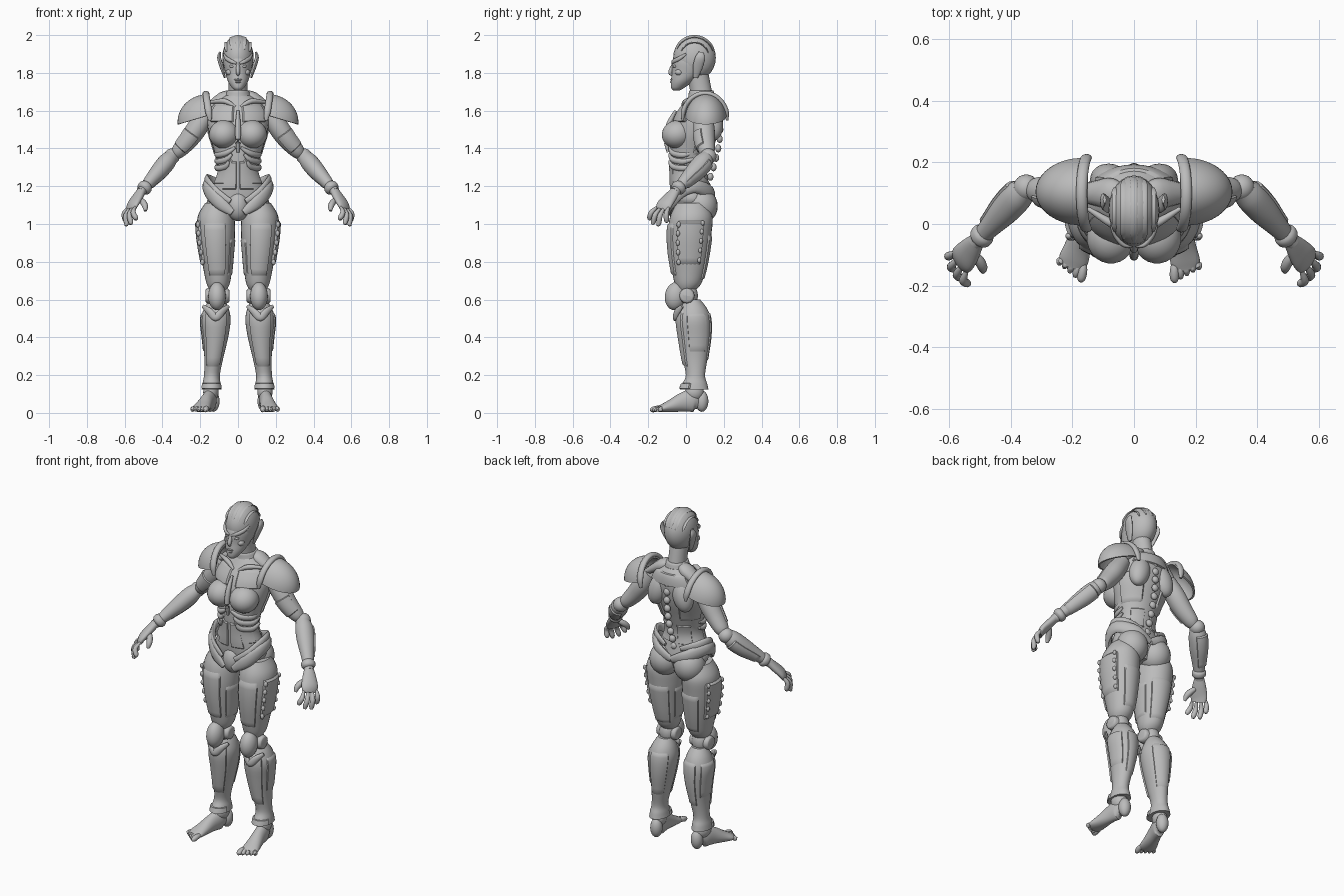
import bpy, bmesh, math
from math import sin, cos, radians, pi
from mathutils import Vector, Matrix, Euler

cube = bpy.data.objects.get("Cube")
if cube:
    bpy.data.objects.remove(cube)

grey = bpy.data.materials.new("warm_grey_armour")
grey.use_nodes = True
grey.diffuse_color = (.5, .5, .5, 1)
grey.node_tree.nodes["Principled BSDF"].inputs["Base Color"].default_value = grey.diffuse_color

X, Y, Z = Vector((1, 0, 0)), Vector((0, 1, 0)), Vector((0, 0, 1))


def link(name, bm):
    bmesh.ops.recalc_face_normals(bm, faces=bm.faces[:])
    mesh = bpy.data.meshes.new(name)
    bm.to_mesh(mesh)
    mesh.materials.append(grey)
    mesh.shade_smooth()
    mesh.set_sharp_from_angle(angle=radians(42))
    bpy.context.collection.objects.link(bpy.data.objects.new(name, mesh))


def finish(name, bm, pair):
    """Link one object, or a left and right pair mirrored in x."""
    if not pair:
        link(name, bm)
    else:
        link("left_" + name, bm)
        bm.transform(Matrix.Diagonal((-1, 1, 1, 1)))
        link("right_" + name, bm)
    bm.free()


def sample(stations, t):
    """Smooth interpolation through stations of (x, y, z, width, depth)."""
    last = len(stations) - 1
    t = max(0, min(last, t))
    i = min(int(t), last - 1)
    f = t - i
    near = [stations[max(0, min(last, k))] for k in range(i - 1, i + 3)]
    return [.5 * (2*b + (c - a)*f + (2*a - 5*b + 4*c - d)*f*f + (3*b - a - 3*c + d)*f*f*f)
            for a, b, c, d in zip(*near)]


def point(stations, t, angle, ref=None, grow=0):
    """Point on a lofted surface; rings lie flat unless ref gives their width axis."""
    s = sample(stations, t)
    u, v = X, Y
    if ref:
        d = Vector(sample(stations, t + .02)[:3]) - Vector(sample(stations, t - .02)[:3])
        d.normalize()
        u = (ref - d * ref.dot(d)).normalized()
        v = d.cross(u)
    return Vector(s[:3]) + u * (s[3] + grow) * cos(angle) + v * (s[4] + grow) * sin(angle)


def loft(name, stations, ref=None, pair=False, sides=28, steps=5, matrix=None):
    bm = bmesh.new()
    count = (len(stations) - 1) * steps + 1
    rings = [[bm.verts.new(point(stations, i / steps, 2 * pi * k / sides, ref))
              for k in range(sides)] for i in range(count)]
    for low, high in zip(rings, rings[1:]):
        for k in range(sides):
            n = (k + 1) % sides
            bm.faces.new((low[k], low[n], high[n], high[k]))
    bm.faces.new(rings[0])
    bm.faces.new(rings[-1])
    if matrix:
        bm.transform(matrix)
    finish(name, bm, pair)


def rod(name, path, radius, ref=Z, flat=1, pair=False, matrix=None):
    """Rounded bar along a path, tapered at both ends."""
    ends = (0, len(path) - 1)
    stations = [(*p, *(r * (.5 if i in ends else 1) for r in (radius, radius * flat)))
                for i, p in enumerate(path)]
    loft(name, stations, ref, pair, 12, 4, matrix)


def ball(name, loc, radii, rot=(0, 0, 0), pair=False, matrix=None):
    bm = bmesh.new()
    bmesh.ops.create_uvsphere(bm, u_segments=24, v_segments=14, radius=1)
    turn = Euler([radians(a) for a in rot]).to_matrix().to_4x4()
    bm.transform(Matrix.Translation(loc) @ turn @ Matrix.Diagonal((*radii, 1)))
    if matrix:
        bm.transform(matrix)
    finish(name, bm, pair)


def panel(name, stations, span, arc, height=.008, ref=None, pair=False):
    """Raised armour plate that follows part of a loft."""
    bm, n = bmesh.new(), 12
    grid = []
    for i in range(n + 1):
        row = []
        for j in range(n + 1):
            edge = i in (0, n) or j in (0, n)
            t = span[0] + (span[1] - span[0]) * i / n
            a = radians(arc[0] + (arc[1] - arc[0]) * j / n)
            row.append(bm.verts.new(point(stations, t, a, ref, -.008 if edge else height)))
        grid.append(row)
    for i in range(n):
        for j in range(n):
            bm.faces.new((grid[i][j], grid[i][j+1], grid[i+1][j+1], grid[i+1][j]))
    bmesh.ops.holes_fill(bm, edges=[e for e in bm.edges if e.is_boundary], sides=0)
    finish(name, bm, pair)


# Torso, from pelvis to collar
torso = [(0, .03, 1.04, .06, .07), (0, .03, 1.12, .155, .1), (0, .02, 1.2, .135, .1),
         (0, .013, 1.28, .108, .096), (0, .025, 1.38, .125, .112), (0, .045, 1.48, .155, .125),
         (0, .065, 1.57, .162, .12), (0, .085, 1.64, .125, .095), (0, .085, 1.68, .07, .07)]
loft("torso", torso)
panel("abdomen_plate", torso, (1.7, 3.6), (-128, -92), .006, pair=True)
panel("waist_plate", torso, (2.1, 3.7), (-78, -10), .005, pair=True)
panel("upper_chest_plate", torso, (5.6, 6.9), (-84, -25), .008, pair=True)
panel("side_back_plate", torso, (3.8, 5.6), (5, 70), .008, pair=True)
panel("lower_back_plate", torso, (2.2, 3.6), (35, 82), .006, pair=True)
panel("upper_back_plate", torso, (6.2, 7.4), (30, 150), .008)
ball("bust_plate", (.074, -.045, 1.475), (.08, .084, .075), (12, 0, 8), pair=True)
ball("shoulder_blade", (.078, .14, 1.54), (.06, .055, .1), (8, -18, 0), pair=True)
rod("sternum_ridge", [(0, -.055, 1.6), (0, -.09, 1.53), (0, -.105, 1.45), (0, -.095, 1.38)], .014)
rod("collar_bone", [(.015, -.02, 1.62), (.07, .0, 1.65), (.15, .05, 1.645)], .014, pair=True)
rod("trapezius", [(.03, .1, 1.69), (.08, .1, 1.665), (.18, .1, 1.6)], .05, Y, .7, pair=True)
for k in range(3):
    drop = .035 * k
    rod(f"rib_{k + 1}", [(.015 + drop / 2, -.088, 1.405 - drop), (.065, -.07, 1.375 - drop),
                         (.11, -.015, 1.365 - drop), (.115, .04, 1.38 - drop)], .015, Z, .8, True)
for k in range(9):
    z = 1.2 + .05 * k
    ball(f"vertebra_{k + 1}", (0, .112 + .07 * sin(k / 8 * 2), z), (.02, .016, .021))

# Pelvis and hip guards
ball("buttock", (.08, .08, 1.095), (.088, .088, .095), pair=True)
ball("groin_plate", (0, -.04, 1.095), (.06, .06, .08))
rod("hip_belt", [(.0, .14, 1.13), (.09, .13, 1.165), (.165, .05, 1.2), (.158, -.025, 1.175),
                 (.1, -.075, 1.115), (.03, -.09, 1.06)], .036, Z, .5, True)
rod("hip_crest", [(.05, .125, 1.2), (.13, .09, 1.225), (.165, .02, 1.235), (.12, -.06, 1.17),
                  (.04, -.09, 1.12)], .026, Z, .5, True)

# Neck and head
loft("neck", [(0, .09, 1.62, .06, .065), (0, .08, 1.7, .05, .058), (0, .06, 1.8, .05, .058)])
loft("neck_collar", [(0, .085, 1.65, .085, .078), (0, .083, 1.68, .068, .07),
                     (0, .081, 1.705, .057, .064), (0, .081, 1.708, .045, .05)])
loft("face", [(0, -.05, 1.708, .016, .018), (0, -.043, 1.722, .032, .036),
              (0, -.02, 1.755, .053, .06), (0, .012, 1.8, .067, .087),
              (0, .035, 1.86, .078, .108), (0, .045, 1.91, .07, .095)])
ball("skull", (0, .045, 1.88), (.083, .113, .12))
for k, x in enumerate((-.06, -.032, 0, .032, .06)):
    c = math.sqrt(1 - (x / .083) ** 2)
    arc = [radians(25 + 17 * s) for s in range(9)]
    rod(f"skull_ridge_{k + 1}", [(x, .045 - .112 * c * cos(a), 1.88 + .117 * c * sin(a))
                                 for a in arc], .012, X, .3)
rod("nose", [(0, -.064, 1.855), (0, -.075, 1.825), (0, -.083, 1.8), (0, -.07, 1.787)], .011, X)
ball("upper_lip", (0, -.072, 1.764), (.021, .012, .006))
ball("lower_lip", (0, -.072, 1.752), (.018, .012, .007))
ball("chin", (0, -.06, 1.725), (.02, .019, .016))
ball("eye", (.031, -.056, 1.834), (.015, .014, .008), (0, -10, 20), pair=True)
ball("cheek", (.042, -.036, 1.803), (.022, .022, .018), pair=True)
rod("brow", [(.008, -.073, 1.85), (.035, -.067, 1.861), (.062, -.035, 1.877), (.075, .0, 1.9)],
    .011, Z, .7, True)
rod("ear", [(.095, .08, 1.91), (.1, .075, 1.88), (.086, .062, 1.83), (.07, .05, 1.775)],
    .026, Y, .4, True)

# Shoulder guards: a cut dome with a raised rim
bm = bmesh.new()
bmesh.ops.create_uvsphere(bm, u_segments=40, v_segments=24, radius=1)
bm.transform(Matrix.Translation((.155, .105, 1.54)) @ Matrix.Diagonal((.165, .113, .148, 1)))
for spot, normal in (((.15, 0, 0), X), ((.31, .1, 1.53), Vector((.3, 0, 1)))):
    bmesh.ops.bisect_plane(bm, geom=bm.verts[:] + bm.edges[:] + bm.faces[:],
                           plane_co=spot, plane_no=normal, clear_inner=True)
bmesh.ops.solidify(bm, geom=bm.faces[:], thickness=.01)
finish("shoulder_guard", bm, True)
turns = [radians(-5 + 19 * k) for k in range(11)]
rod("shoulder_rim", [(.15 + .02 * sin(a), .1 + .118 * cos(a), 1.56 + .132 * sin(a))
                     for a in turns], .018, X, .7, True)

# Arms
upper_arm = [(.16, .09, 1.59, .045, .045), (.215, .095, 1.51, .056, .054),
             (.262, .1, 1.445, .053, .05), (.312, .11, 1.388, .043, .04),
             (.335, .115, 1.365, .028, .028)]
loft("upper_arm", upper_arm, Y, True)
panel("bicep_plate", upper_arm, (1.4, 2.8), (100, 230), .006, Y, True)
ball("elbow", (.35, .118, 1.358), (.042, .043, .042), pair=True)
forearm = [(.345, .115, 1.365, .034, .034), (.375, .092, 1.33, .05, .047),
           (.415, .05, 1.282, .05, .046), (.46, .0, 1.232, .038, .036),
           (.498, -.042, 1.188, .028, .027), (.515, -.06, 1.17, .026, .025)]
loft("forearm", forearm, Y, True)
panel("forearm_plate", forearm, (.8, 3.4), (-70, 60), .006, Y, True)
loft("wrist_cuff", [(.483, -.026, 1.205, .03, .03), (.49, -.034, 1.197, .039, .038),
                    (.5, -.045, 1.185, .038, .037), (.506, -.051, 1.178, .027, .027)], Y, True)

# Hands
across = Vector((.5, .85, 0)).normalized()
loft("palm", [(.508, -.052, 1.18, .025, .022), (.53, -.08, 1.145, .038, .023),
              (.555, -.112, 1.105, .047, .021), (.565, -.127, 1.075, .04, .014)], across, True)
tips = [(.542, -.2, 1.022), (.57, -.18, .998), (.594, -.15, .99), (.6, -.105, 1.008)]
for k, tip in enumerate(tips):
    base = Vector((.562, -.122, 1.09)) + across * (.024 * k - .036)
    middle = base.lerp(Vector(tip), .5) + Vector((.012, -.006, .006))
    rod(f"finger_{k + 1}", [base, middle, base.lerp(Vector(tip), .85), tip], .0135, across, 1, True)
rod("thumb", [(.53, -.085, 1.14), (.505, -.115, 1.118), (.492, -.14, 1.095), (.49, -.155, 1.07)],
    .016, across, 1, True)

# Thighs
thigh = [(.115, .03, 1.11, .06, .08), (.117, .028, 1.04, .096, .112), (.115, .02, .95, .099, .115),
         (.112, .016, .85, .088, .106), (.107, .014, .75, .074, .088), (.105, .01, .68, .06, .068),
         (.105, .0, .64, .036, .036)]
loft("thigh", thigh, pair=True)
panel("outer_thigh_plate", thigh, (1.2, 3.7), (-38, 42), .01, pair=True)
panel("front_thigh_plate", thigh, (1.3, 4.4), (-125, -48), .008, pair=True)
panel("rear_thigh_plate", thigh, (2, 4.7), (55, 140), .006, pair=True)
panel("inner_thigh_plate", thigh, (2.2, 4.4), (150, 225), .004, pair=True)
for k in range(5):
    ball(f"thigh_stud_{k + 1}", point(thigh, 1.5 + .5 * k, radians(-30), None, .01),
         (.011, .011, .016), pair=True)
    ball(f"hip_stud_{k + 1}", point(thigh, 1.4 + .5 * k, radians(30), None, .01),
         (.01, .01, .014), pair=True)

# Knees
ball("knee_joint", (.108, .015, .62), (.048, .048, .065), pair=True)
ball("knee_cap", (.111, -.056, .618), (.047, .056, .075), (-8, 0, 0), pair=True)
rod("knee_pin", [(.045, .005, .62), (.06, .005, .62), (.16, .005, .62), (.172, .005, .62)],
    .04, Y, 1, True)

# Lower legs
calf = [(.112, .035, .6, .04, .04), (.115, .04, .55, .066, .073), (.118, .042, .49, .079, .089),
        (.12, .047, .4, .068, .083), (.128, .048, .29, .05, .066), (.138, .05, .2, .042, .051),
        (.14, .046, .155, .048, .066), (.14, .044, .125, .052, .075)]
loft("calf", calf, pair=True)
panel("shin_guard", calf, (.9, 4.6), (-140, -40), .008, pair=True)
panel("outer_calf_plate", calf, (1.3, 3.8), (-28, 50), .005, pair=True)
panel("rear_calf_plate", calf, (1.2, 4.3), (62, 150), .005, pair=True)
panel("ankle_guard", calf, (5.9, 6.9), (-170, -10), .007, pair=True)
rod("shin_crest", [(.185, -.02, .565), (.15, -.047, .535), (.118, -.058, .505),
                   (.085, -.047, .535), (.05, -.02, .565)], .02, Z, .6, True)

# Feet, the right one turned further out
for label, side, turn in (("left", 1, 8), ("right", -1, 18)):
    place = (Matrix.Diagonal((side, 1, 1, 1)) @ Matrix.Translation((.142, .05, 0))
             @ Matrix.Rotation(radians(turn), 4, "Z") @ Matrix.Translation((0, -.05, 0)))
    loft(label + "_foot", [(0, .065, .06, .024, .04), (0, .035, .066, .034, .06),
                           (0, -.02, .056, .036, .05), (0, -.08, .037, .043, .034),
                           (0, -.125, .025, .048, .022), (0, -.15, .02, .038, .014)],
         X, matrix=place)
    ball(label + "_heel", (0, .085, .062), (.034, .034, .056), matrix=place)
    ball(label + "_ankle", (0, .045, .11), (.04, .05, .05), matrix=place)
    for k in range(5):
        x, reach = -.038 + .019 * k, .185 - .008 * k
        rod(f"{label}_toe_{k + 1}", [(x * .8, -.11, .026), (x, -.145, .024),
                                     (x * 1.1, -reach + .012, .017), (x * 1.1, -reach, .012)],
            .0145 if k == 0 else .0115, X, 1, matrix=place)
